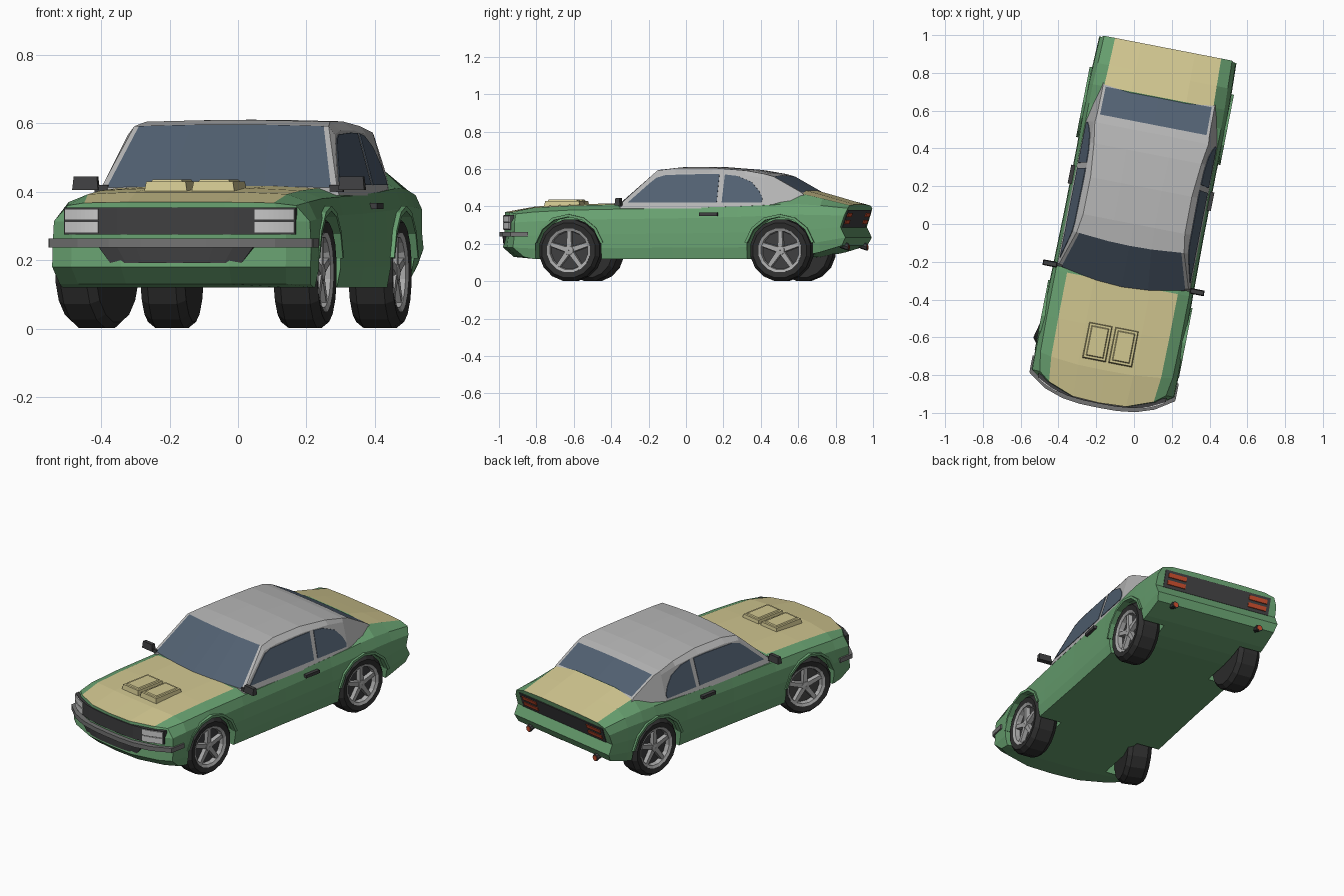
import bpy, bmesh, math
from mathutils import Matrix, Vector

if "Cube" in bpy.data.objects:
    bpy.data.objects.remove(bpy.data.objects["Cube"])

TURN = Matrix.Rotation(math.radians(-11), 4, 'Z')   # whole car is turned on the ground


def material(name, r, g, b):
    m = bpy.data.materials.new(name)
    m.diffuse_color = (r, g, b, 1)
    m.use_nodes = True
    m.node_tree.nodes["Principled BSDF"].inputs["Base Color"].default_value = m.diffuse_color
    return m


GREEN = material("body_green", .14, .36, .165)
TAN = material("panel_tan", .64, .57, .28)
ROOF = material("roof_grey", .47, .47, .47)
GLASS = material("glass_blue", .085, .12, .17)
TRIM = material("dark_trim", .05, .05, .052)
TYRE = material("tyre_black", .028, .028, .028)
BUMPER = material("bumper_grey", .17, .17, .17)
LAMP = material("lamp_white", .62, .62, .62)
RED = material("tail_red", .55, .07, .025)
RIM = material("rim_grey", .40, .40, .40)


def finish(name, bm, mats, mat=Matrix()):
    bmesh.ops.recalc_face_normals(bm, faces=bm.faces)
    bm.transform(TURN @ mat)
    if mat.determinant() < 0:
        bmesh.ops.reverse_faces(bm, faces=bm.faces)
    me = bpy.data.meshes.new(name)
    bm.to_mesh(me)
    bm.free()
    for m in mats:
        me.materials.append(m)
    ob = bpy.data.objects.new(name, me)
    bpy.context.collection.objects.link(ob)
    return ob


def prism(name, a, b, mat, place=Matrix()):
    """Solid between two matching polygons."""
    bm = bmesh.new()
    va, vb = [[bm.verts.new(p) for p in q] for q in (a, b)]
    bm.faces.new(va)
    bm.faces.new(vb[::-1])
    n = len(va)
    for i in range(n):
        bm.faces.new((va[i], va[(i + 1) % n], vb[(i + 1) % n], vb[i]))
    return finish(name, bm, [mat], place)


def box(name, x0, x1, y0, y1, z0, z1, mat, inset=0):
    a = [(x0, y0, z0), (x1, y0, z0), (x1, y1, z0), (x0, y1, z0)]
    i = inset
    b = [(x0 + i, y0 + i, z1), (x1 - i, y0 + i, z1), (x1 - i, y1 - i, z1), (x0 + i, y1 - i, z1)]
    return prism(name, a, b, mat)


def shell(name, nu, nv, nw, pos, mats, rule):
    """Closed box lattice whose surface points are placed by pos(i, j, k)."""
    bm, vs = bmesh.new(), {}

    def v(*key):
        if key not in vs:
            vs[key] = bm.verts.new(pos(*key))
        return vs[key]
    n = (nu, nv, nw)
    for ax in range(3):
        p, q = (ax + 1) % 3, (ax + 2) % 3
        for end in (0, n[ax] - 1):
            for s in range(n[p] - 1):
                for t in range(n[q] - 1):
                    loop = []
                    for ds, dt in ((0, 0), (1, 0), (1, 1), (0, 1)):
                        c = [0, 0, 0]
                        c[ax], c[p], c[q] = end, s + ds, t + dt
                        loop.append(v(*c))
                    c = [0, 0, 0]
                    c[ax], c[p], c[q] = end, s, t
                    f = bm.faces.new(loop)
                    f.material_index = rule(*c) if ax == 2 and end else 0
    return finish(name, bm, mats)


def lathe(name, prof, n, mat, place):
    """Spin a closed (radius, x) profile round the x axis."""
    bm = bmesh.new()
    rings = [[bm.verts.new((x, r * math.cos(2 * math.pi * (i + .5) / n), r * math.sin(2 * math.pi * (i + .5) / n)))
              for i in range(n)] for r, x in prof]
    for a, b in zip(rings, rings[1:] + rings[:1]):
        for i in range(n):
            bm.faces.new((a[i], a[(i + 1) % n], b[(i + 1) % n], b[i]))
    return finish(name, bm, [mat], place)


# Lower body: y, nose sweep, bottom z, crease z, centre z, crease half width, side half width
U = [-1, -.83, -.42, 0, .42, .83, 1]
BODY = [(-.965, .105, .13, .36, .37, .34, .385), (-.79, .03, .12, .37, .40, .357, .386),
        (-.567, 0, .12, .38, .411, .36, .385), (-.32, 0, .12, .385, .418, .36, .38),
        (0, 0, .12, .39, .41, .357, .376), (.35, 0, .12, .40, .412, .356, .376),
        (.583, 0, .12, .41, .455, .356, .38), (.685, 0, .13, .412, .485, .355, .379),
        (.80, 0, .155, .405, .453, .35, .375), (.948, 0, .19, .39, .41, .345, .37)]
LEVEL = [0, .22, .5, .8, 1]
NOSE = [.05, -.008, 0, 0, 0]
TAIL = [-.03, -.008, -.035, -.015, 0]


def body_pos(i, j, k):
    y, sweep, zb, ze, zc, ht, hm = BODY[j]
    u = U[i]
    x = u * (hm * .97, hm, hm, hm * .99, ht)[k]
    y += sweep * abs(u) ** 3 + (NOSE[k] if j == 0 else TAIL[k] if j == 9 else 0)
    z = zb + (ze - zb) * LEVEL[k]
    if k == 4:
        z += (zc - ze) * (1 - u ** 8)
    return x, y, z


body = shell("lower_body", 7, 10, 5, body_pos, [GREEN, TAN],
             lambda i, j, k: int(1 <= i <= 4 and (j < 3 or j > 6)))

# Wheel arches cut from the body, with a raised lip
WHEELS = [(s, y) for s in (-1, 1) for y in (-.567, .583)]
for s, y in WHEELS:
    ring = [(y + .183 * math.cos(a), .165 + .183 * math.sin(a))
            for a in (2 * math.pi * (i + .5) / 14 for i in range(14))]
    cut = prism("arch_cutter", [(s * .235, *p) for p in ring], [(s * .5, *p) for p in ring], GREEN)
    cut.hide_render = True
    mod = body.modifiers.new("arch", 'BOOLEAN')
    mod.operation, mod.solver, mod.object = 'DIFFERENCE', 'EXACT', cut
    bpy.context.view_layer.objects.active = body
    bpy.ops.object.modifier_apply(modifier=mod.name)
    bpy.data.objects.remove(cut)
    angles = [2 * math.pi * (i + .5) / 14 for i in range(7)]
    arc = [(y + r * math.cos(a), .165 + r * math.sin(a))
           for r, seq in ((.179, angles), (.194, angles[::-1])) for a in seq]
    prism("arch_lip", [(s * .355, *p) for p in arc], [(s * .389, *p) for p in arc], GREEN)

# Cabin: y, sweep, top z
CABIN = [(-.34, .05, .412), (-.118, .018, .592), (0, 0, .605), (.2, 0, .606), (.38, 0, .592),
         (.49, 0, .573), (.535, 0, .56), (.685, 0, .476), (.73, 0, .43)]
CU = [-1, -.95, -.4, 0, .4, .95, 1]


def cabin_x(z):
    return .355 - (z - .40) * .28 - max(0, z - .579) * .9


def cabin_pos(i, j, k):
    y, sweep, zt = CABIN[j]
    z = .39 + (zt - .39) * (0, .88, 1)[k]
    x = CU[i] * (cabin_x(z) - max(0, y - .49) * .17)
    if k == 2:
        z += .005 * (1 - CU[i] ** 2)
    return x, y + sweep * CU[i] ** 2, z


shell("cabin", 7, 9, 3, cabin_pos, [ROOF, GLASS],
      lambda i, j, k: int(1 <= i <= 4 and j in (0, 6)))

# Side windows, handles and mirrors
DOOR = [(-.25, .42), (-.14, .52), (-.10, .553), (-.05, .568), (.15, .573), (.242, .572), (.235, .42)]
QUARTER = [(.262, .42), (.272, .571), (.34, .563), (.42, .53), (.465, .48), (.484, .44), (.478, .42)]
for s in (-1, 1):
    for name, pts in (("door_window", DOOR), ("quarter_window", QUARTER)):
        prism(name, [(s * (cabin_x(z) - .004), y, z) for y, z in pts],
              [(s * (cabin_x(z) + .003), y, z) for y, z in pts], GLASS)
    xs = sorted((s * .365, s * .386))
    box("door_handle", *xs, .145, .245, .35, .368, TRIM)
    box("mirror", *sorted((s * .358, s * .435)), -.305, -.275, .406, .445, TRIM, .004)
    box("mirror_arm", *sorted((s * .33, s * .37)), -.296, -.282, .40, .42, TRIM)
    # Hood scoop halves with a raised inner panel
    xs = sorted((s * .004, s * .137))
    box("hood_scoop", *xs, -.75, -.55, .385, .43, TAN, .008)
    box("scoop_panel", xs[0] + .02, xs[1] - .02, -.73, -.57, .43, .436, TAN, .004)


# Front details that follow the curve of the nose
def nose_strip(name, x0, x1, z0, z1, out, mat, taper=1.0):
    xs = [x0 + (x1 - x0) * i / 8 for i in range(9)]
    crv = [(x, -.965 + .105 * abs(x / .385) ** 3) for x in xs]
    plan = [(x, y - out) for x, y in crv] + [(x, y + .02) for x, y in crv[::-1]]
    prism(name, [(x * taper, y, z0) for x, y in plan], [(x, y, z1) for x, y in plan], mat)


nose_strip("grille", -.345, .345, .275, .354, .004, TRIM)
nose_strip("lower_grille", -.23, .23, .192, .238, .010, TRIM, .85)
nose_strip("front_bumper", -.392, .392, .238, .264, .026, BUMPER)
for s in (-1, 1):
    box("bumper_end", *sorted((s * .375, s * .394)), -.875, -.785, .238, .264, BUMPER)
    for z in (.280, .317):
        nose_strip("headlamp", *sorted((s * .232, s * .342)), z, z + .033, .009, LAMP)


# Rear panel, tail lamps and exhausts
def tail_plate(name, x0, x1, z0, z1, out, mat):
    q = [(x0, z0), (x1, z0), (x1, z1), (x0, z1)]
    ys = [.913 + (z - .29) * .35 for _, z in q]
    prism(name, [(x, y - .008, z) for (x, z), y in zip(q, ys)],
          [(x, y + out, z) for (x, z), y in zip(q, ys)], mat)


tail_plate("tail_panel", -.325, .325, .288, .38, .003, TRIM)
for s in (-1, 1):
    for z in (.305, .343):
        tail_plate("tail_lamp", *sorted((s * .195, s * .305)), z, z + .022, .008, RED)
    for name, r, y0, y1, mat in (("exhaust_pipe", .02, .84, .937, TRIM), ("exhaust_tip", .015, .93, .94, RED)):
        ends = [[(s * .26 + r * math.cos(a), y, .182 - (y - .937) * .35 + r * math.sin(a))
                 for a in (math.pi * i / 4 for i in range(8))] for y in (y0, y1)]
        prism(name, *ends, mat)

# Wheels: tyre, rim ring, hub and five spokes; the front left one is steered
for s, y in WHEELS:
    steer = math.radians(-14 if s < 0 and y < 0 else 0)
    place = (Matrix.Translation((s * .31, y, .165)) @ Matrix.Rotation(steer, 4, 'Z')
             @ Matrix.Diagonal((s, 1, 1, 1)))
    lathe("tyre", [(.004, .025), (.112, .025), (.118, .06), (.148, .066), (.167, .042), (.167, -.042),
                   (.148, -.066), (.004, -.066)], 16, TYRE, place)
    lathe("rim_ring", [(.1, .028), (.104, .056), (.119, .063), (.119, .028)], 16, RIM, place)
    lathe("rim_back", [(.003, .024), (.003, .03), (.106, .03), (.106, .024)], 16, TRIM, place)
    lathe("hub", [(.002, .03), (.002, .058), (.024, .056), (.03, .03)], 10, RIM, place)
    for n in range(5):
        spin = place @ Matrix.Rotation(2 * math.pi * n / 5, 4, 'X')
        q = [(-.017, .015), (.017, .015), (.013, .108), (-.013, .108)]
        prism("spoke", [(.03, *p) for p in q], [(.053, p[0] * .8, p[1]) for p in q], RIM, spin)
